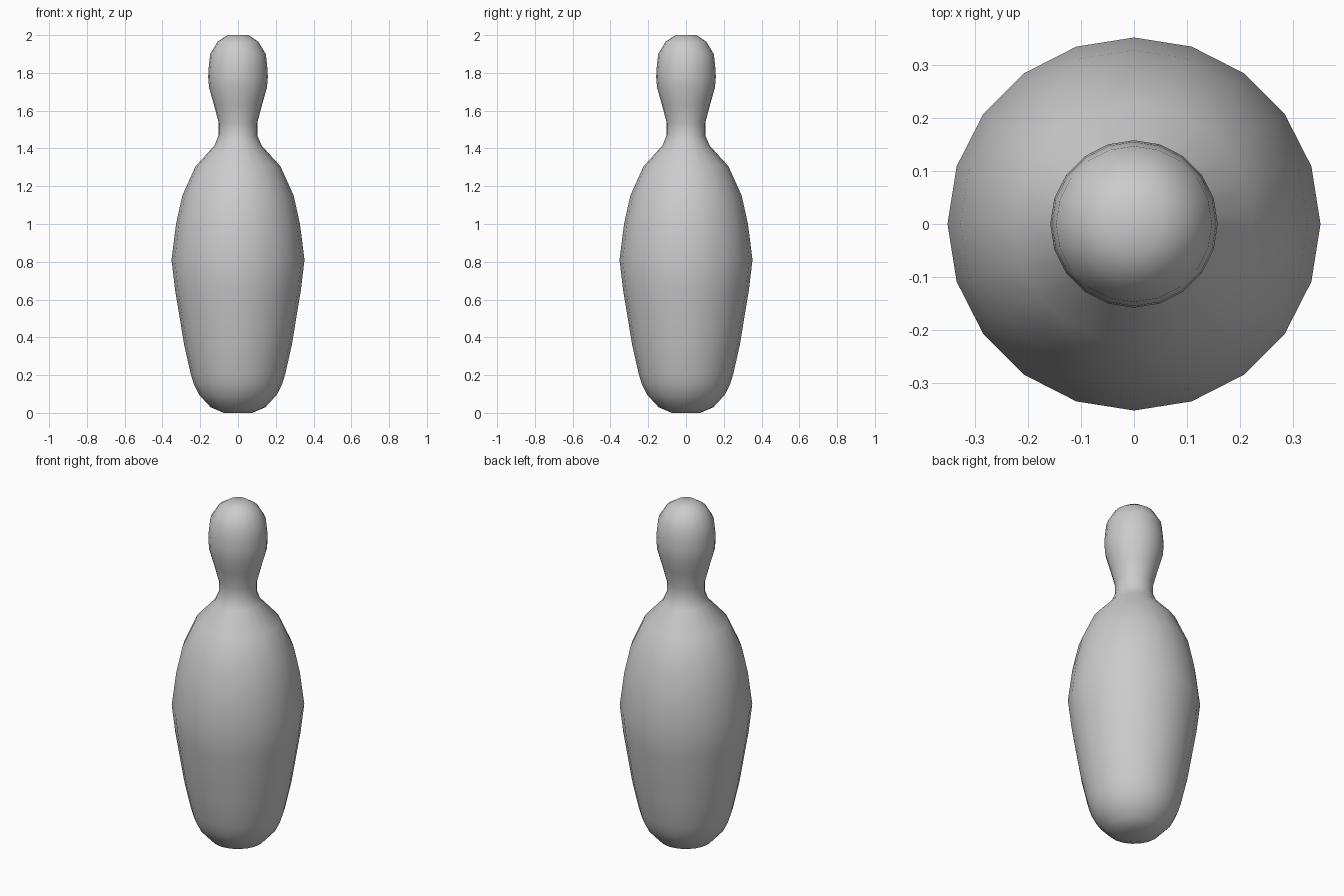
import bpy, bmesh, math

if "Cube" in bpy.data.objects:
    bpy.data.objects.remove(bpy.data.objects["Cube"])

SIDES = 20

# Lathe profile: (radius, height) from base to crown
PROFILE = [
    (0.075, 0.0), (0.145, 0.03), (0.205, 0.095), (0.233, 0.15), (0.25, 0.205),
    (0.285, 0.36), (0.333, 0.65), (0.352, 0.81), (0.328, 1.0), (0.295, 1.15),
    (0.225, 1.305), (0.125, 1.415), (0.102, 1.47), (0.102, 1.535),
    (0.127, 1.63), (0.153, 1.72), (0.158, 1.78), (0.155, 1.83), (0.147, 1.9),
    (0.108, 1.965), (0.055, 2.0),
]


def lathe(name, profile, sides):
    bm = bmesh.new()
    rings = [[bm.verts.new((r * math.cos(2 * math.pi * i / sides),
                            r * math.sin(2 * math.pi * i / sides), z))
              for i in range(sides)] for r, z in profile]
    for low, high in zip(rings, rings[1:]):
        for i in range(sides):
            j = (i + 1) % sides
            bm.faces.new((low[i], low[j], high[j], high[i]))
    # Close both ends with fans
    for ring, z in ((rings[0], profile[0][1]), (rings[-1], profile[-1][1])):
        tip = bm.verts.new((0, 0, z))
        for i in range(sides):
            bm.faces.new((ring[i], ring[(i + 1) % sides], tip))
    bmesh.ops.recalc_face_normals(bm, faces=bm.faces)
    for face in bm.faces:
        face.smooth = True
    mesh = bpy.data.meshes.new(name)
    bm.to_mesh(mesh)
    bm.free()
    obj = bpy.data.objects.new(name, mesh)
    bpy.context.collection.objects.link(obj)
    return obj


# Bowling pin body
lathe("bowling_pin", PROFILE, SIDES)
